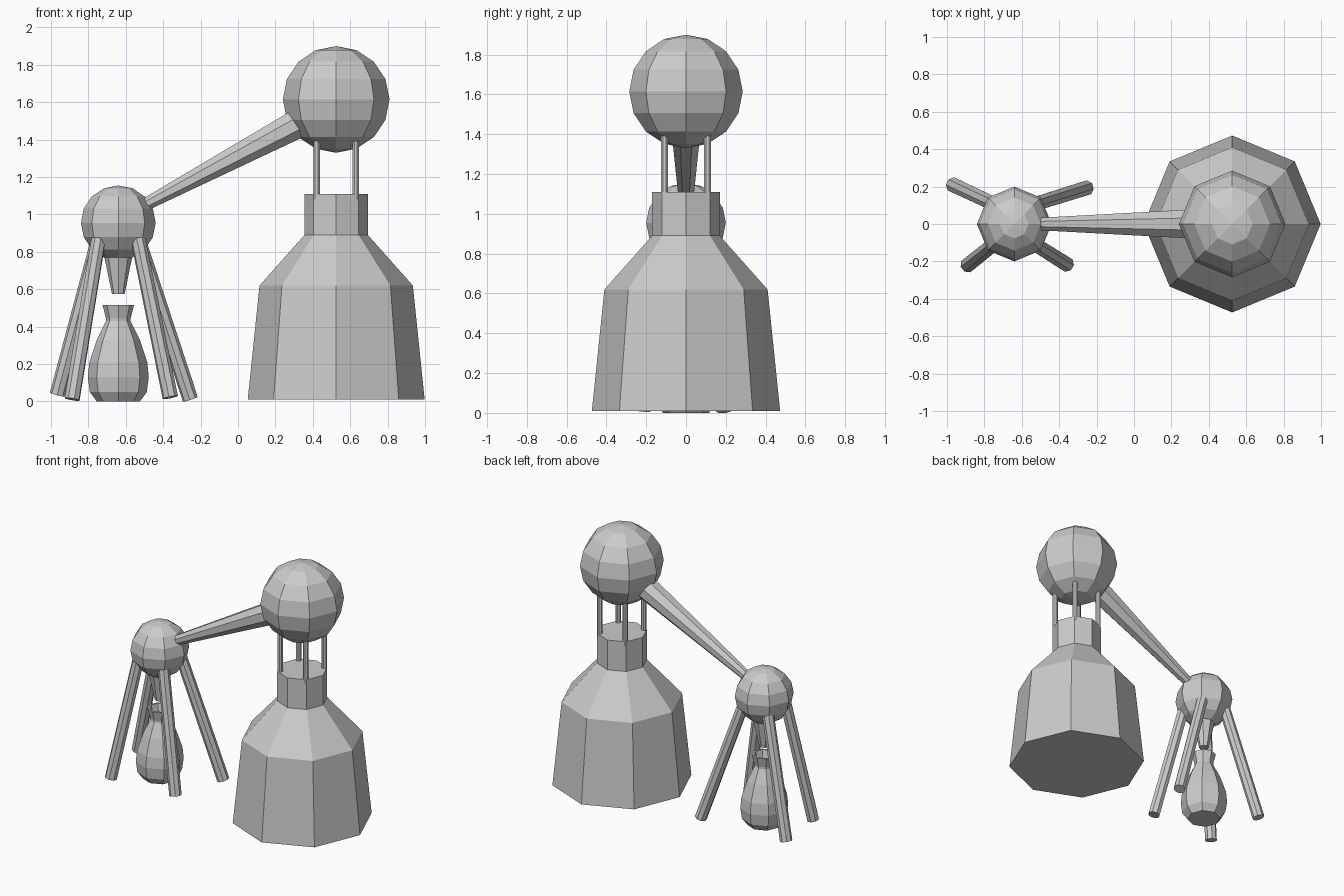
import bpy
import math
from mathutils import Vector, Matrix

cube = bpy.data.objects.get("Cube")
if cube:
    bpy.data.objects.remove(cube)

SIDES = 8
BODY_X, STAND_X = 0.525, -0.64

grey = bpy.data.materials.new("plain_grey")
grey.use_nodes = True
grey.diffuse_color = (0.6, 0.6, 0.6, 1)
grey.node_tree.nodes["Principled BSDF"].inputs["Base Color"].default_value = (0.6, 0.6, 0.6, 1)


def lathe(name, profile, place=Matrix(), turn=0.0):
    """Eight-sided flat-faced solid from (radius, height) pairs, capped at both ends."""
    verts, faces = [], []
    for radius, height in profile:
        for i in range(SIDES):
            a = turn + math.tau * i / SIDES
            verts.append(place @ Vector((radius * math.cos(a), radius * math.sin(a), height)))
    for row in range(len(profile) - 1):
        for i in range(SIDES):
            j = (i + 1) % SIDES
            low, high = row * SIDES, (row + 1) * SIDES
            faces.append((low + i, low + j, high + j, high + i))
    last = (len(profile) - 1) * SIDES
    faces.append(tuple(reversed(range(SIDES))))
    faces.append(tuple(range(last, last + SIDES)))
    mesh = bpy.data.meshes.new(name)
    mesh.from_pydata(verts, [], faces)
    mesh.materials.append(grey)
    obj = bpy.data.objects.new(name, mesh)
    bpy.context.collection.objects.link(obj)
    return obj


def rod(name, start, end, r_start, r_end):
    """Straight, optionally tapered rod between two points."""
    start, end = Vector(start), Vector(end)
    along = end - start
    place = Matrix.Translation(start) @ along.to_track_quat("Z", "Y").to_matrix().to_4x4()
    return lathe(name, [(r_start, 0), (r_end, along.length)], place, math.pi / SIDES)


def ball(name, centre, radius):
    bpy.ops.mesh.primitive_uv_sphere_add(segments=SIDES, ring_count=8, radius=radius, location=centre)
    obj = bpy.context.object
    obj.name = name
    obj.data.materials.append(grey)


# Large vessel with sloping shoulder and neck
lathe("vessel", [(0.473, 0.01), (0.41, 0.62), (0.17, 0.89), (0.17, 1.11)],
      Matrix.Translation((BODY_X, 0, 0)))

# Large ball held above the neck by four posts
ball("large_ball", (BODY_X, 0, 1.615), 0.285)
for sx, side in ((-1, "right"), (1, "left")):
    for sy, end in ((-1, "front"), (1, "back")):
        x, y = BODY_X + sx * 0.105, sy * 0.108
        rod(f"post_{end}_{side}", (x, y, 1.08), (x, y, 1.42), 0.019, 0.019)

# Tapered arm joining the two balls
rod("arm", (-0.52, 0, 1.04), (0.38, 0, 1.517), 0.035, 0.087)

# Small ball with a nozzle below it
ball("small_ball", (STAND_X, 0, 0.955), 0.2)
lathe("nozzle", [(0.034, 0.575), (0.073, 0.765), (0.078, 0.79)],
      Matrix.Translation((STAND_X, 0, 0)))

# Four splayed legs, each with its own foot position
feet = {
    "back_right": (-0.965, 0.208, 0.037),
    "back_left": (-0.255, 0.192, 0.012),
    "front_right": (-0.887, -0.218, 0.012),
    "front_left": (-0.362, -0.214, 0.022),
}
for where, foot in feet.items():
    top = (STAND_X + (0.105 if where.endswith("left") else -0.105),
           0.105 if where.startswith("back") else -0.105, 0.87)
    rod("leg_" + where, foot, top, 0.042, 0.04)

# Bottle under the nozzle, with a flared open mouth
lathe("bottle", [(0.115, 0), (0.152, 0.05), (0.163, 0.13), (0.155, 0.21), (0.115, 0.33),
                 (0.066, 0.43), (0.066, 0.445), (0.084, 0.515), (0.07, 0.515), (0.052, 0.44)],
      Matrix.Translation((STAND_X, 0, 0)))
